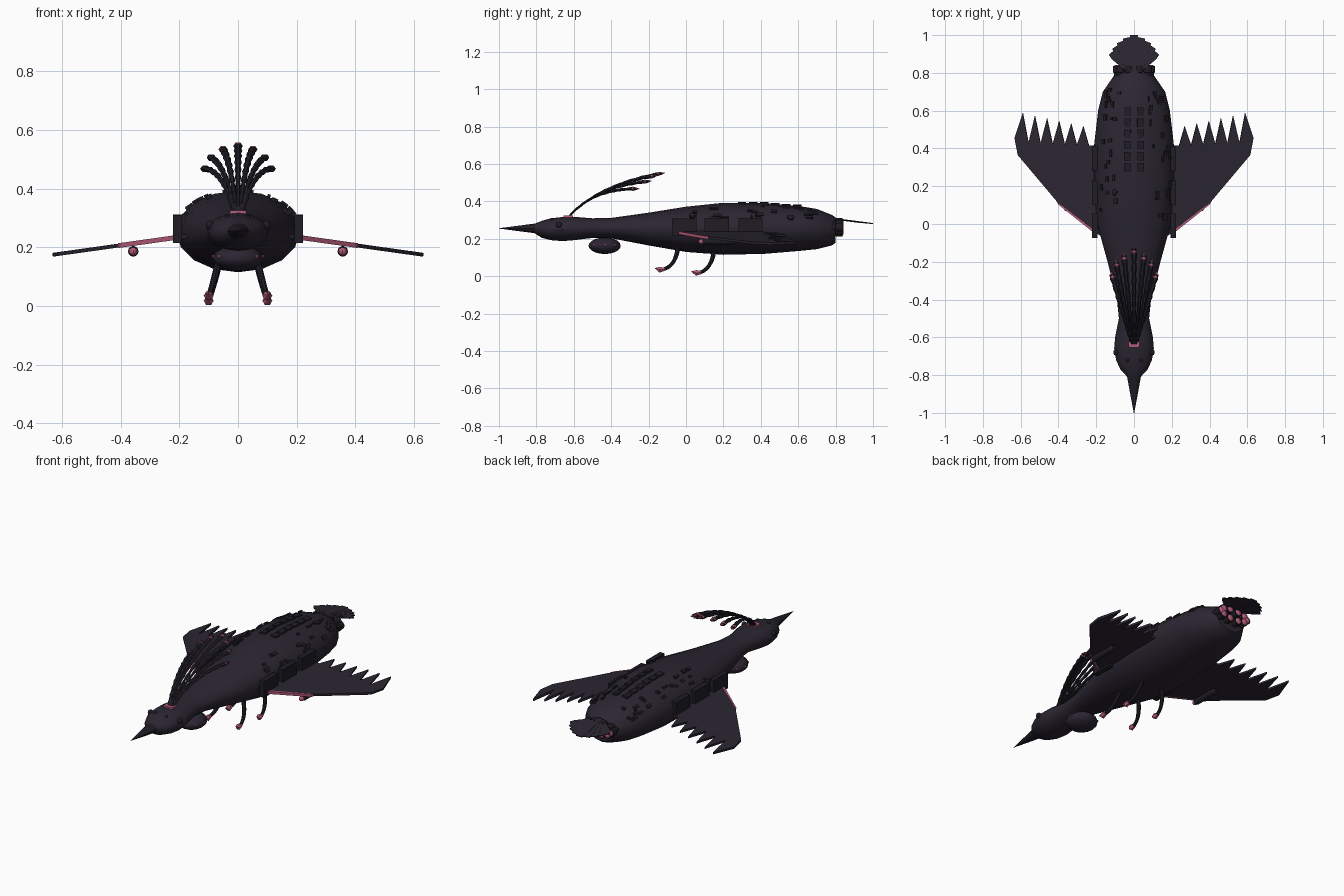
import bpy, bmesh, math, random
from mathutils import Vector, Matrix

if "Cube" in bpy.data.objects:
    bpy.data.objects.remove(bpy.data.objects["Cube"])
random.seed(4)

def material(name, rgb):
    m = bpy.data.materials.new(name)
    m.diffuse_color = (*rgb, 1)
    m.use_nodes = True
    m.node_tree.nodes["Principled BSDF"].inputs["Base Color"].default_value = m.diffuse_color
    return m

DARK = material("dark_plum", (0.024, 0.019, 0.032))
BLACK = material("near_black", (0.014, 0.012, 0.018))
PINK = material("rose", (0.48, 0.11, 0.2))

def finish(name, bm, mat, mirror=False, smooth=False):
    bmesh.ops.recalc_face_normals(bm, faces=bm.faces)
    me = bpy.data.meshes.new(name)
    bm.to_mesh(me)
    bm.free()
    ob = bpy.data.objects.new(name, me)
    bpy.context.collection.objects.link(ob)
    me.materials.append(mat)
    if mirror:
        ob.modifiers.new("mirror", 'MIRROR')
    if smooth:
        bpy.ops.object.select_all(action='DESELECT')
        ob.select_set(True)
        bpy.context.view_layer.objects.active = ob
        bpy.ops.object.shade_smooth_by_angle(angle=math.radians(35))
    return ob

def loft(bm, rings):
    """Skin a list of equal point rings and cap both ends."""
    rows = [[bm.verts.new(p) for p in r] for r in rings]
    n = len(rows[0])
    for a, b in zip(rows, rows[1:]):
        for i in range(n):
            bm.faces.new((a[i], a[(i + 1) % n], b[(i + 1) % n], b[i]))
    bm.faces.new(rows[0])
    bm.faces.new(rows[-1])

def tube(bm, path, radii, flat=1.0, n=8):
    """Tube along a path; flat squashes its thickness."""
    rings = []
    for i, p in enumerate(path):
        t = (path[min(i + 1, len(path) - 1)] - path[max(i - 1, 0)]).normalized()
        side = t.cross(Vector((0, 0, 1)))
        side = side.normalized() if side.length > 0.05 else Vector((1, 0, 0))
        up = side.cross(t)
        rings.append([p + radii[i] * (side * math.cos(a) + up * flat * math.sin(a))
                      for a in (2 * math.pi * k / n for k in range(n))])
    loft(bm, rings)

def bezier(a, b, c, n):
    return [a * (1 - t) ** 2 + b * 2 * t * (1 - t) + c * t * t for t in (i / n for i in range(n + 1))]

def box(bm, loc, size, rot=Matrix.Identity(4)):
    bmesh.ops.create_cube(bm, size=1, matrix=Matrix.Translation(loc) @ rot @ Matrix.Diagonal((*size, 1)))

def ball(bm, loc, size, u=16, v=10):
    bmesh.ops.create_uvsphere(bm, u_segments=u, v_segments=v, radius=1,
                              matrix=Matrix.Translation(loc) @ Matrix.Diagonal((*size, 1)))

def plate(name, outline, zfn, thick, mat, mirror=False):
    bm = bmesh.new()
    bm.faces.new([bm.verts.new((x, y, zfn(x, y))) for x, y in outline])
    ob = finish(name, bm, mat, mirror)
    s = ob.modifiers.new("thickness", 'SOLIDIFY')
    s.thickness, s.offset = thick, 0
    return ob

# Hull: y, half width, bottom z, top z
HULL = [(-.81, .035, .23, .28), (-.77, .072, .205, .297), (-.72, .095, .193, .31), (-.66, .105, .188, .317),
        (-.6, .1, .193, .318), (-.5, .08, .205, .31), (-.4, .09, .203, .312), (-.2, .14, .165, .34),
        (0, .195, .13, .372), (.2, .211, .115, .393), (.42, .211, .12, .392), (.6, .19, .135, .376),
        (.7, .165, .145, .36), (.78, .11, .165, .328), (.8, .09, .18, .315)]

def section(y):
    for a, b in zip(HULL, HULL[1:]):
        if a[0] <= y <= b[0]:
            t = (y - a[0]) / (b[0] - a[0])
            w, lo, hi = (a[k] + (b[k] - a[k]) * t for k in (1, 2, 3))
            return w, (lo + hi) / 2, (hi - lo) / 2

def on_hull(y, a):
    """Point on the hull and the rotation facing outward; a is the angle from +x."""
    w, zc, h = section(y)
    p = Vector((w * math.cos(a), y, zc + h * math.sin(a)))
    ang = math.atan2(math.sin(a) / h, math.cos(a) / w)
    return p, Matrix.Rotation(math.pi / 2 - ang, 4, 'Y')

bm = bmesh.new()
loft(bm, [[(w * math.cos(a), y, (lo + hi) / 2 + (hi - lo) / 2 * math.sin(a))
           for a in (2 * math.pi * k / 16 for k in range(16))] for y, w, lo, hi in HULL])
finish("hull", bm, DARK, smooth=True)

# Beak, split into upper and lower halves
bm = bmesh.new()
for y, w, h in [(0, 0, 0)]:
    loft(bm, [[(r * .04 * math.cos(a), yy, .256 + r * .028 * math.sin(a))
               for a in (2 * math.pi * k / 12 for k in range(12))]
              for yy, r in ((-1, .03), (-.9, .5), (-.79, 1))])
finish("beak", bm, BLACK)

# Eyes on the side and the crown
bm = bmesh.new()
ball(bm, (.096, -.68, .275), (.014, .016, .016))
ball(bm, (.035, -.72, .302), (.01, .011, .009))
finish("eyes", bm, BLACK, mirror=True, smooth=True)

# Chin pod with small lights
bm = bmesh.new()
ball(bm, (0, -.435, .163), (.085, .086, .044))
finish("chin_pod", bm, DARK, smooth=True)
bm = bmesh.new()
for a in (0, .7, -.7):
    ball(bm, (.083 * math.cos(a), -.435 + .083 * math.sin(a), .168), (.006, .006, .006), 8, 6)
finish("chin_pod_lights", bm, PINK, mirror=True)

# Wings with toothed trailing edge
wing_z = lambda x, y: .235 - (x - .2) * .14
wing = [(.12, -.1), (.21, -.04), (.4, .11), (.615, .365), (.632, .455)]
for i in range(6):
    wing += [(.588 - .064 * i, .588 - .014 * i), (.558 - .064 * i, .43 - .003 * i)]
wing += [(.12, .42)]
plate("wings", wing, wing_z, .013, DARK, True)
plate("wing_leading_edges", [(.2, -.056), (.4, .103), (.408, .118), (.2, -.04)], wing_z, .016, PINK, True)

# Underwing pods
bm = bmesh.new()
tube(bm, [Vector((.357, y, .186)) for y in (.085, .1, .24, .26)], [.013, .018, .018, .01], n=12)
box(bm, (.357, .17, .205), (.008, .08, .025))
finish("wing_pods", bm, BLACK, mirror=True)
bm = bmesh.new()
ball(bm, (.357, .085, .186), (.014, .018, .014), 12, 8)
finish("wing_pod_tips", bm, PINK, mirror=True)

# Crest feathers with ribbed shafts and rose tips
shafts, tips = bmesh.new(), bmesh.new()
for x, y, z in [(0, -.13, .55), (.053, -.165, .537), (.095, -.2, .508), (.118, -.265, .468)]:
    for s in ((1, -1) if x else (1,)):
        base, end = Vector((s * x * .12, -.63, .315)), Vector((s * x, y, z))
        path = bezier(base, base.lerp(end, .35) + Vector((0, 0, .1)), end, 18)
        tube(shafts, path, [(.006 + .008 * i / 18) * (1.2 if i % 2 else .85) for i in range(19)], .7, 6)
        d = (path[-1] - path[-2]).normalized()
        tube(tips, [end - d * .03, end - d * .02, end + d * .018], [.01, .016, .001], .8, 6)
finish("crest_feathers", shafts, BLACK)
finish("crest_tips", tips, PINK)
bm = bmesh.new()
box(bm, (0, -.645, .318), (.055, .02, .014))
for s in (1, -1):
    box(bm, (s * .022, -.625, .318), (.012, .04, .014))
finish("crest_mount", bm, PINK)

# Four curved legs with claws
legs, claws = bmesh.new(), bmesh.new()
for y, foot in ((-.04, .035), (.155, .018)):
    a, c = Vector((.055, y, .19)), Vector((.1, y - .09, foot))
    tube(legs, bezier(a, Vector((.092, y - .005, foot + .015)), c, 10), [.013 - .0004 * i for i in range(11)])
    tube(claws, [c + Vector((0, .015, .002)), c + Vector((0, -.01, 0)), c + Vector((.004, -.035, .008))],
         [.01, .017, .002], 1, 6)
finish("legs", legs, BLACK, mirror=True, smooth=True)
finish("claws", claws, PINK, mirror=True)

# Side doors
bm = bmesh.new()
for y, z, h in ((-.01, .262, .095), (.165, .27, .085), (.345, .27, .085)):
    box(bm, (.207, y, z), (.03, .13, h))
finish("side_doors", bm, BLACK, mirror=True)

# Roof hatches in two rows, plus scattered hull details
bm = bmesh.new()
for i in range(6):
    y = .3 + i * .059
    for a in (1.4, 1.74):
        p, r = on_hull(y, a)
        box(bm, p, (.034, .044, .012), r)
finish("roof_hatches", bm, BLACK)
bm = bmesh.new()
for i in range(56):
    p, r = on_hull(random.uniform(.02, .72), math.pi / 2 + random.choice((1, -1)) * random.uniform(.45, 1.15))
    box(bm, p, (random.uniform(.01, .02), random.uniform(.012, .04), .014), r)
finish("hull_details", bm, BLACK)

# Engine ring at the stern
nozzles, glow = bmesh.new(), bmesh.new()
for k in range(10):
    a = 2 * math.pi * k / 10
    x, z = .088 * math.cos(a), .262 + .028 * math.sin(a)
    tube(nozzles, [Vector((x, y, z)) for y in (.77, .8, .802, .836)], [.018, .018, .023, .023], n=12)
    ball(glow, (x, .832, z), (.02, .011, .02), 12, 8)
finish("engine_nozzles", nozzles, BLACK)
finish("engine_glow", glow, PINK)

# Tail fan of overlapping square-ended feathers
for k in range(-4, 5):
    a = k * .19
    length = .215 - .011 * abs(k)
    d, n = Vector((math.sin(a), math.cos(a))), Vector((math.cos(a), -math.sin(a)))
    o = Vector((0, .785))
    pts = [o - n * .008, o + n * .008, o + d * length * .85 + n * .025,
           o + d * length + n * .02, o + d * length - n * .02, o + d * length * .85 - n * .025]
    plate("tail_feather", pts, lambda x, y, k=k: .308 - (y - .8) * .13 - abs(k) * .001, .005, DARK)
